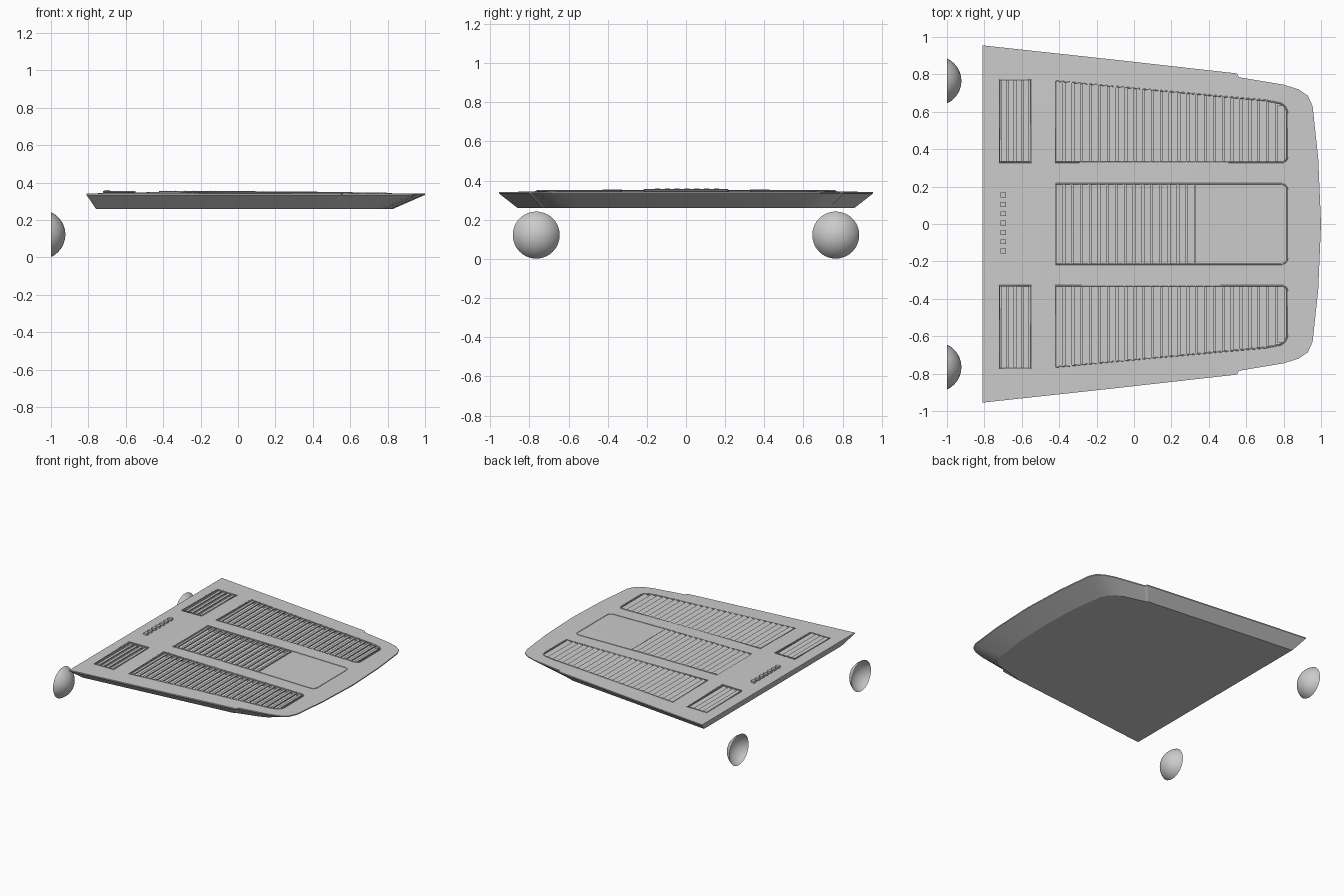
import bpy, bmesh, math

if "Cube" in bpy.data.objects:
    bpy.data.objects.remove(bpy.data.objects["Cube"])

grey = bpy.data.materials.new("plain_grey")
grey.use_nodes = True
grey.diffuse_color = (0.6, 0.6, 0.6, 1)
grey.node_tree.nodes["Principled BSDF"].inputs["Base Color"].default_value = (0.6, 0.6, 0.6, 1)


def finish(bm, name):
    bmesh.ops.recalc_face_normals(bm, faces=bm.faces)
    mesh = bpy.data.meshes.new(name)
    bm.to_mesh(mesh)
    bm.free()
    obj = bpy.data.objects.new(name, mesh)
    bpy.context.collection.objects.link(obj)
    mesh.materials.append(grey)
    return obj


def activate(obj):
    bpy.ops.object.select_all(action="DESELECT")
    obj.select_set(True)
    bpy.context.view_layer.objects.active = obj


def top_z(x, y):
    """Gently crowned upper surface."""
    along = max(0, 1 - ((x + 0.3) / 1.1) ** 2)
    return 0.342 + 0.011 * along * max(0, 1 - (y / 0.9) ** 2)


def mirrored(half):
    return half + [(x, -y) for x, y in reversed(half) if y > 0]


def bridge(bm, a, b):
    n = len(a)
    for i in range(n):
        bm.faces.new((a[i], a[(i + 1) % n], b[(i + 1) % n], b[i]))


# Hood panel: crowned top, thin lip, sloping flanks and flat underside
upper = mirrored([(-0.81, 0.955), (-0.1, 0.878), (0.55, 0.805), (0.56, 0.785), (0.8, 0.745),
                  (0.88, 0.72), (0.93, 0.685), (0.955, 0.63), (0.985, 0.35), (1.0, 0)])
lower = mirrored([(-0.76, 0.86), (-0.1, 0.79), (0.48, 0.73), (0.49, 0.72), (0.66, 0.675),
                  (0.72, 0.65), (0.76, 0.61), (0.785, 0.55), (0.82, 0.3), (0.83, 0)])
bm = bmesh.new()
base = [bm.verts.new((x, y, 0.26)) for x, y in lower]
bm.faces.new(base)
ring = [bm.verts.new((x, y, 0.334)) for x, y in upper]
bridge(bm, base, ring)
for s in (1, 0.85, 0.7, 0.55, 0.4, 0.25, 0.1):
    inner = [bm.verts.new((x * s, y * s, top_z(x * s, y * s))) for x, y in upper]
    bridge(bm, ring, inner)
    ring = inner
hub = bm.verts.new((0, 0, top_z(0, 0)))
for i, v in enumerate(ring):
    bm.faces.new((v, ring[(i + 1) % len(ring)], hub))
hood = finish(bm, "hood_panel")


# Outlines of the openings
def corner(cx, cy, r, start):
    return [(cx + r * math.cos(math.radians(start + a)), cy + r * math.sin(math.radians(start + a)))
            for a in range(0, 91, 15)]


def outer_edge(x):
    """Tapered outer limit of a side opening, rounded at the front."""
    y = 0.765 - 0.115 * (x + 0.42) / 1.24
    if x > 0.76:
        y -= 0.06 - math.sqrt(max(0, 0.06 ** 2 - (x - 0.76) ** 2))
    return y


def side_bay(s):
    pts = [(-0.42, 0.33), (-0.42, 0.765), (0.7, outer_edge(0.7))]
    pts += list(reversed(corner(0.76, 0.59, 0.06, 0))) + list(reversed(corner(0.79, 0.36, 0.03, 270)))
    return [(x, y * s) for x, y in pts]


def box_outline(x0, x1, y0, y1):
    return [(x0, y0), (x1, y0), (x1, y1), (x0, y1)]


centre_bay = box_outline(-0.42, 0.33, -0.215, 0.215)
bays = [side_bay(1), side_bay(-1), centre_bay]
vents = [box_outline(-0.72, -0.55, s * 0.33, s * 0.77) for s in (1, -1)]

# Cut all recesses out of the hood
bm = bmesh.new()
for outline in bays + vents:
    floor = [bm.verts.new((x, y, 0.318)) for x, y in outline]
    roof = [bm.verts.new((x, y, 0.45)) for x, y in outline]
    bm.faces.new(floor)
    bm.faces.new(roof)
    bridge(bm, floor, roof)
cutter = finish(bm, "recess_cutter")
cutter.hide_render = True
cut = hood.modifiers.new("recesses", "BOOLEAN")
cut.operation = "DIFFERENCE"
cut.solver = "EXACT"
cut.object = cutter
activate(hood)
bpy.ops.object.modifier_apply(modifier=cut.name)
bpy.data.objects.remove(cutter)
activate(hood)
bpy.ops.object.shade_smooth_by_angle(angle=math.radians(20))


# Louvres: slats that rise toward the front
def louvres(name, x0, x1, count, limits, lift=0.004):
    bm = bmesh.new()
    step = (x1 - x0) / count
    for i in range(count):
        a = x0 + i * step + step * 0.08
        b = a + step * 0.78
        y0, y1 = limits(b)
        mid = (y0 + y1) / 2
        za, zb = top_z(a, mid) - 0.012, top_z(b, mid) + lift
        rings = []
        for y in (y0, y1):
            rings.append([bm.verts.new((x, y, z)) for x, z in
                          ((a, za), (b, zb), (b, zb - 0.009), (a, za - 0.009))])
            bm.faces.new(rings[-1])
        bridge(bm, *rings)
    return finish(bm, name)


louvres("centre_louvres", -0.42, 0.33, 16, lambda x: (-0.215, 0.215))
for s, side in ((1, "left"), (-1, "right")):
    louvres(side + "_louvres", -0.42, 0.81, 26, lambda x: (s * 0.33, s * outer_edge(x)), 0.002)
    louvres(side + "_vent_slats", -0.715, -0.555, 4, lambda x: (s * 0.33, s * 0.77), -0.004)


# Fine raised beading round the openings and the plain front centre panel
def beading(name, points, closed=True):
    curve = bpy.data.curves.new(name, "CURVE")
    curve.dimensions = "3D"
    curve.bevel_depth = 0.004
    curve.bevel_resolution = 1
    spline = curve.splines.new("POLY")
    spline.points.add(len(points) - 1)
    for p, (x, y) in zip(spline.points, points):
        p.co = (x, y, top_z(x, y), 1)
    spline.use_cyclic_u = closed
    curve.materials.append(grey)
    bpy.context.collection.objects.link(bpy.data.objects.new(name, curve))


beading("left_opening_bead", bays[0])
beading("right_opening_bead", bays[1])
for i, side in enumerate(("left", "right")):
    beading(side + "_vent_bead", vents[i])
beading("centre_panel_bead", [(-0.42, -0.215), (0.3, -0.215)] + corner(0.785, -0.18, 0.035, 270)
        + corner(0.785, 0.18, 0.035, 0) + [(0.3, 0.215), (-0.42, 0.215)], False)

# Row of small plain trim blocks at the rear
bm = bmesh.new()
for i in range(7):
    made = bmesh.ops.create_cube(bm, size=1)["verts"]
    bmesh.ops.scale(bm, vec=(0.03, 0.026, 0.02), verts=made)
    bmesh.ops.translate(bm, vec=(-0.7, -0.145 + i * 0.05, 0.35), verts=made)
finish(bm, "rear_trim_blocks")

# Open dome shells behind the hood
for s, side in ((1, "left"), (-1, "right")):
    bm = bmesh.new()
    radius, depth, segments = 0.136, 0.077, 40
    limit = math.acos(1 - depth / radius)
    rings = []
    for k in range(1, 11):
        t = limit * k / 10
        x = -1 + depth - radius * (1 - math.cos(t))
        r = radius * math.sin(t) * 0.98
        rings.append([bm.verts.new((x, s * 0.765 + r * math.cos(math.tau * j / segments),
                                    0.122 + r * math.sin(math.tau * j / segments)))
                      for j in range(segments)])
    tip = bm.verts.new((-1 + depth, s * 0.765, 0.122))
    for j in range(segments):
        bm.faces.new((tip, rings[0][j], rings[0][(j + 1) % segments]))
    for a, b in zip(rings, rings[1:]):
        bridge(bm, a, b)
    dome = finish(bm, side + "_dome")
    activate(dome)
    bpy.ops.object.shade_smooth_by_angle(angle=math.radians(30))
